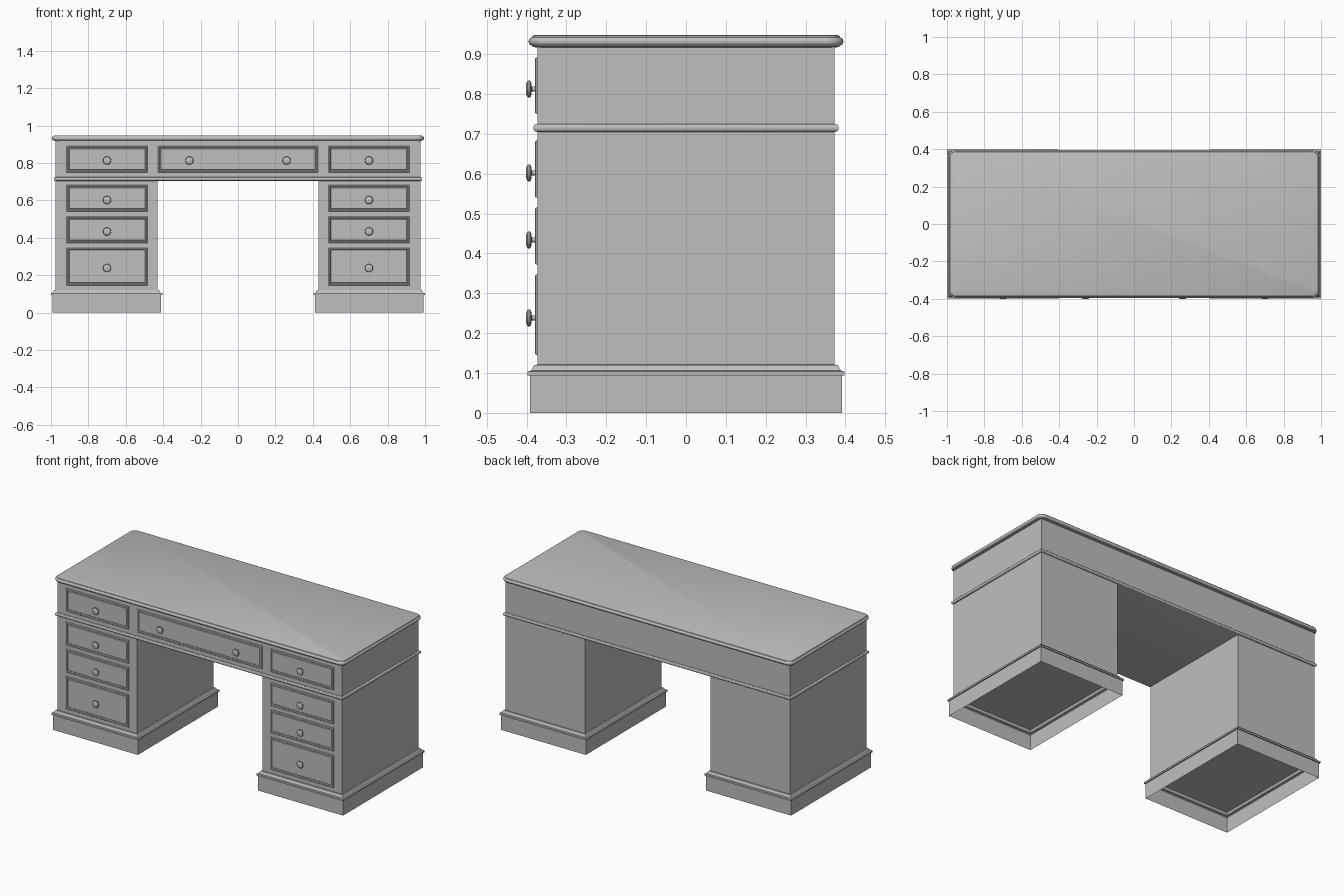
import bpy, bmesh, math
from mathutils import Matrix, Vector

if "Cube" in bpy.data.objects:
    bpy.data.objects.remove(bpy.data.objects["Cube"])

paint = bpy.data.materials.new("grey paint")
paint.diffuse_color = (0.52, 0.52, 0.52, 1)
paint.use_nodes = True
paint.node_tree.nodes["Principled BSDF"].inputs["Base Color"].default_value = paint.diffuse_color


def finish(name, bm, smooth=None):
    bmesh.ops.recalc_face_normals(bm, faces=bm.faces)
    me = bpy.data.meshes.new(name)
    bm.to_mesh(me)
    bm.free()
    ob = bpy.data.objects.new(name, me)
    bpy.context.collection.objects.link(ob)
    me.materials.append(paint)
    if smooth:
        bpy.ops.object.select_all(action='DESELECT')
        ob.select_set(True)
        bpy.context.view_layer.objects.active = ob
        bpy.ops.object.shade_smooth_by_angle(angle=math.radians(smooth))
    return ob


def outline(x0, x1, y0, y1, r, seg=6):
    """Rectangle corners, rounded when r > 0."""
    if r <= 0:
        return [(x0, y0), (x1, y0), (x1, y1), (x0, y1)]
    pts = []
    for k, (cx, cy) in enumerate([(x1 - r, y1 - r), (x0 + r, y1 - r),
                                  (x0 + r, y0 + r), (x1 - r, y0 + r)]):
        for i in range(seg + 1):
            a = math.pi / 2 * (k + i / seg)
            pts.append((cx + r * math.cos(a), cy + r * math.sin(a)))
    return pts


def loft(name, rect, profile, r=0, caps=(True, True), front=False, smooth=None):
    """Run a (grow, height) profile around a rectangle; front=True faces -y."""
    x0, x1, y0, y1 = rect
    bm = bmesh.new()
    rings = []
    for g, h in profile:
        pts = outline(x0 - g, x1 + g, y0 - g, y1 + g, r + g if r else 0)
        rings.append([bm.verts.new((a, h, b) if front else (a, b, h)) for a, b in pts])
    n = len(rings[0])
    for lo, hi in zip(rings, rings[1:]):
        for i in range(n):
            bm.faces.new((lo[i], lo[(i + 1) % n], hi[(i + 1) % n], hi[i]))
    if caps[0]:
        bm.faces.new(rings[0])
    if caps[1]:
        bm.faces.new(rings[-1])
    return finish(name, bm, smooth)


def bead(out, z0, z1, base, n=8):
    """Half-round edge profile."""
    rad = (z1 - z0) / 2
    return [(base + out * math.cos(a), (z0 + z1) / 2 + rad * math.sin(a))
            for a in (math.pi * (i / n - 0.5) for i in range(n + 1))]


def knob(x, z):
    """Turned knob: profile of (radius, y) spun around the y axis."""
    prof = [(0.012, -0.372), (0.012, -0.377), (0.006, -0.379), (0.006, -0.387),
            (0.014, -0.388), (0.020, -0.390), (0.022, -0.394), (0.020, -0.398),
            (0.013, -0.401), (0, -0.402)]
    bm = bmesh.new()
    vs = [bm.verts.new((x + r, y, z)) for r, y in prof]
    es = [bm.edges.new(p) for p in zip(vs, vs[1:])]
    bmesh.ops.spin(bm, geom=vs + es, cent=(x, 0, z), axis=(0, 1, 0),
                   angle=2 * math.pi, steps=20)
    bmesh.ops.remove_doubles(bm, verts=bm.verts, dist=1e-5)
    finish("drawer_knob", bm, 40)


def drawer(x0, x1, z0, z1, knobs, knob_z):
    """Drawer front with a raised rim and a grooved inner panel."""
    loft("drawer_front", (x0, x1, z0, z1),
         [(0, -0.365), (0, -0.376), (-0.003, -0.379), (-0.008, -0.379),
          (-0.011, -0.374), (-0.014, -0.374), (-0.016, -0.376)],
         caps=(False, True), front=True)
    for x in knobs:
        knob(x, knob_z)


# Table top with rounded corners and moulded edge
loft("table_top", (-0.982, 0.982, -0.382, 0.382),
     [(-0.005, 0.917), (0.003, 0.919)] + bead(0.008, 0.922, 0.942, 0.005)
     + [(0.003, 0.946), (-0.002, 0.948)], r=0.03, smooth=35)

# Drawer case across the full width, with the bead around its foot
loft("upper_case", (-0.975, 0.975, -0.373, 0.373), [(0, 0.708), (0, 0.92)])
loft("case_bead", (-0.975, 0.975, -0.373, 0.373),
     [(0, 0.705)] + bead(0.006, 0.706, 0.724, 0.004) + [(0, 0.725)], smooth=50)

# Pedestals and their hollow plinths
for s in (-1, 1):
    x0, x1 = sorted((s * 0.43, s * 0.975))
    loft("pedestal", (x0, x1, -0.373, 0.373), [(0, 0.118), (0, 0.71)])
    loft("plinth", (x0, x1, -0.373, 0.373),
         [(0.018, 0), (0.018, 0.094), (0.025, 0.094), (0.025, 0.104),
          (0.016, 0.106), (0.012, 0.113), (0.008, 0.120), (0, 0.121)],
         caps=(False, False))

# Drawers: four on each side and a wide one in the middle
for s in (-1, 1):
    x0, x1 = sorted((s * 0.485, s * 0.918))
    for z0, z1, kz in [(0.75, 0.892, 0.813), (0.54, 0.683, 0.602),
                       (0.372, 0.515, 0.434), (0.145, 0.347, 0.238)]:
        drawer(x0, x1, z0, z1, [s * 0.70], kz)
drawer(-0.428, 0.428, 0.75, 0.892, [-0.26, 0.26], 0.813)
